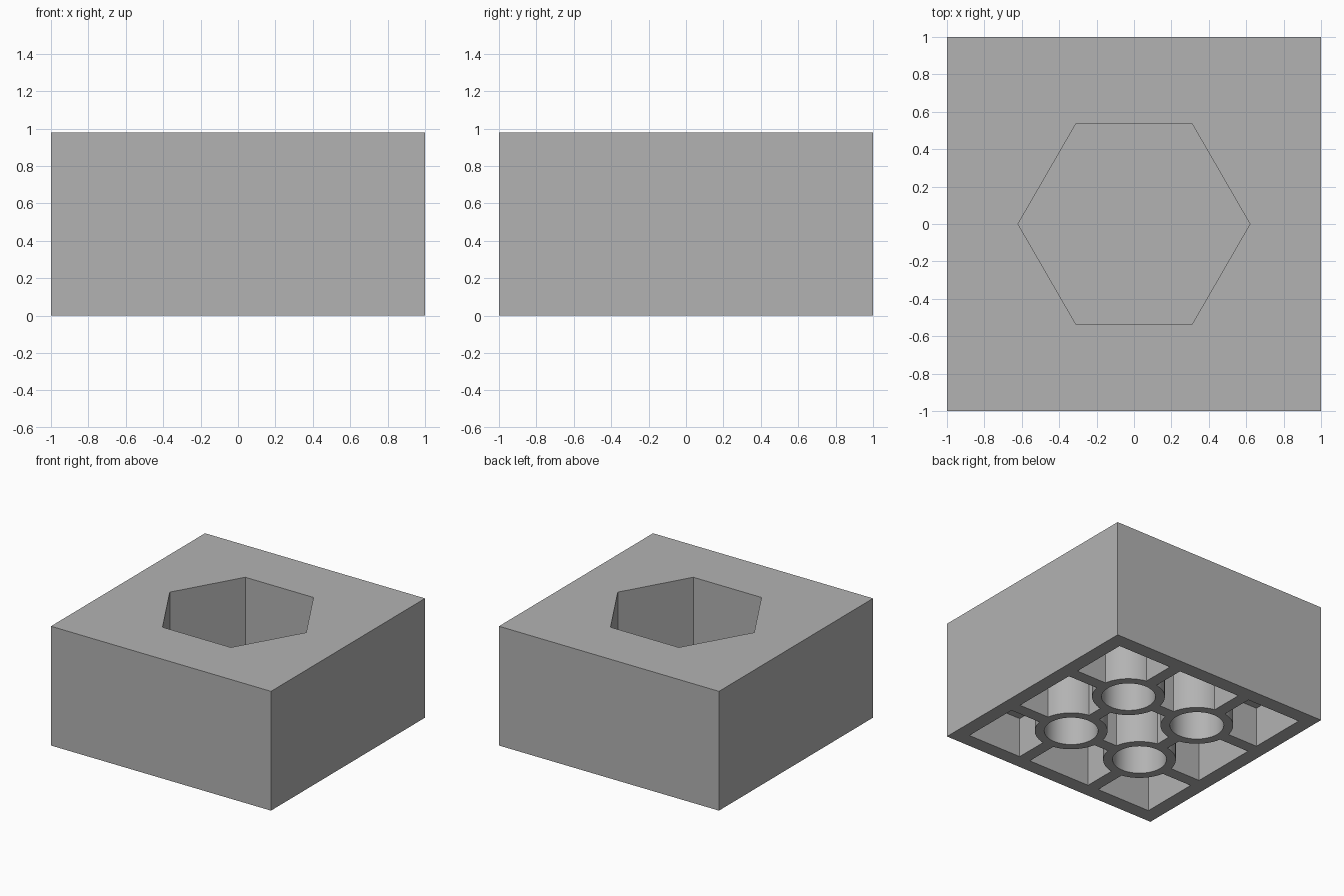
import bpy
import math

HEIGHT = 0.98
WALL = 0.12
POCKET = 0.33      # depth of the hollow underside
SOCKET = 0.60      # depth of the hexagonal socket
PITCH = 0.336      # distance of ribs and tubes from the centre
RIB = 0.10

old = bpy.data.objects.get("Cube")
if old:
    bpy.data.objects.remove(old, do_unlink=True)

grey = bpy.data.materials.new("plain grey")
grey.use_nodes = True
colour = (0.45, 0.45, 0.45, 1)
grey.diffuse_color = colour
grey.node_tree.nodes["Principled BSDF"].inputs["Base Color"].default_value = colour


def block(name, sx, sy, z0, z1, x=0, y=0):
    bpy.ops.mesh.primitive_cube_add(size=1, location=(x, y, (z0 + z1) / 2))
    ob = bpy.context.object
    ob.name = name
    ob.scale = (sx, sy, z1 - z0)
    bpy.ops.object.transform_apply(location=True, rotation=False, scale=True)
    ob.data.materials.append(grey)
    return ob


def prism(name, sides, radius, z0, z1, x=0, y=0, turn=0):
    bpy.ops.mesh.primitive_cylinder_add(vertices=sides, radius=radius, depth=z1 - z0,
                                        location=(x, y, (z0 + z1) / 2),
                                        rotation=(0, 0, turn))
    ob = bpy.context.object
    ob.name = name
    ob.data.materials.append(grey)
    return ob


def cut(target, cutter):
    mod = target.modifiers.new("cut", 'BOOLEAN')
    mod.operation = 'DIFFERENCE'
    mod.solver = 'EXACT'
    mod.object = cutter
    bpy.context.view_layer.objects.active = target
    bpy.ops.object.modifier_apply(modifier=mod.name)
    bpy.data.objects.remove(cutter, do_unlink=True)


# Outer block with a hexagonal socket in the top
body = block("socket_block", 2, 2, 0, HEIGHT)
cut(body, prism("socket_cutter", 6, 0.62, HEIGHT - SOCKET, HEIGHT + 0.2, turn=math.radians(30)))

# Underside hollow, leaving crossing ribs and four tubes standing
inner = 2 - 2 * WALL
hollow = block("hollow_cutter", inner, inner, -0.1, POCKET)
for side in (-PITCH, PITCH):
    cut(hollow, block("rib_x", 3, RIB, -0.3, 0.6, y=side))
    cut(hollow, block("rib_y", RIB, 3, -0.3, 0.6, x=side))
centres = [(x, y) for x in (-PITCH, PITCH) for y in (-PITCH, PITCH)]
for x, y in centres:
    cut(hollow, prism("tube_outside", 64, 0.274, -0.3, 0.6, x, y))
cut(body, hollow)

# Round bores through the tubes
for x, y in centres:
    cut(body, prism("tube_bore", 64, 0.203, -0.1, POCKET, x, y))

# Smooth the tubes, keep corners sharp
bpy.ops.object.select_all(action='DESELECT')
body.select_set(True)
bpy.context.view_layer.objects.active = body
bpy.ops.object.shade_smooth_by_angle(angle=math.radians(30))
